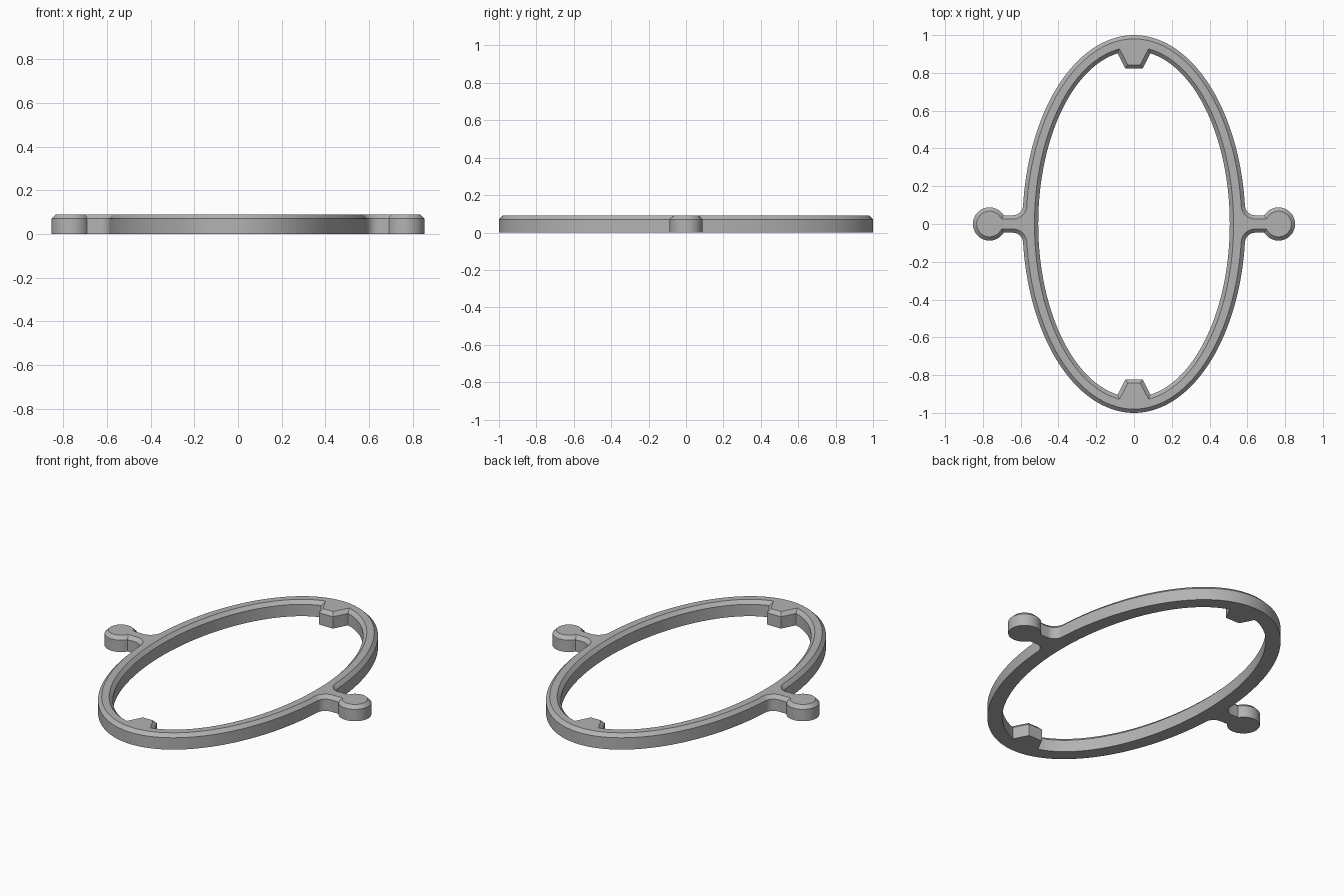
import bpy, bmesh
from math import sin, cos, asin, pi, sqrt
from mathutils import Vector

cube = bpy.data.objects.get("Cube")
if cube:
    bpy.data.objects.remove(cube, do_unlink=True)

HEIGHT, CHAMFER = 0.09, 0.02


def arc(cx, cy, rx, ry, start, end, steps):
    return [Vector((cx + rx * cos(start + (end - start) * i / steps),
                    cy + ry * sin(start + (end - start) * i / steps)))
            for i in range(steps + 1)]


def mirror_quadrant(q):
    """Closed counter-clockwise loop from a quarter running from +x to +y."""
    half = q + [Vector((-p.x, p.y)) for p in reversed(q[:-1])]
    return half + [Vector((p.x, -p.y)) for p in reversed(half[1:-1])]


def offset(loop, d):
    """Mitred offset; positive d moves to the left of the path."""
    out = []
    for i, p in enumerate(loop):
        a = (p - loop[i - 1]).normalized()
        b = (loop[(i + 1) % len(loop)] - p).normalized()
        na, nb = Vector((-a.y, a.x)), Vector((-b.y, b.x))
        out.append(p + (na + nb) * d / (1 + na.dot(nb)))
    return out


# Outer quarter: round lug, neck, fillet, then the oval
neck, lug_x, lug_r, fillet = 0.046, 0.765, 0.088, 0.055
oval_x, oval_y = 0.59, 1.0
fy = neck + fillet
fx = oval_x * sqrt(1 - fy * fy) + fillet
outer_quarter = arc(lug_x, 0, lug_r, lug_r, 0, pi - asin(neck / lug_r), 20)
outer_quarter += arc(fx, fy, fillet, fillet, 1.5 * pi, pi, 10)
outer_quarter += arc(0, 0, oval_x, oval_y, asin(fy), pi / 2, 40)[1:]

# Inner quarter: oval opening ending in a tapered key
in_x, in_y, key_root, key_tip = 0.507, 0.917, 0.087, 0.045
inner_quarter = arc(0, 0, in_x, in_y, 0, pi / 2 - asin(key_root / in_x), 40)
inner_quarter += [Vector((key_tip, 0.822)), Vector((0, 0.822))]

# Walls and chamfers for both outlines, then flat top and bottom
bm = bmesh.new()
caps = {"bottom": [], "top": []}
for loop, inset in ((mirror_quadrant(outer_quarter), CHAMFER),
                    (mirror_quadrant(inner_quarter), -CHAMFER)):
    rings = [[bm.verts.new((p.x, p.y, z)) for p in pts] for pts, z in
             ((loop, 0), (loop, HEIGHT - CHAMFER), (offset(loop, inset), HEIGHT))]
    n = len(loop)
    for low, high in zip(rings, rings[1:]):
        for i in range(n):
            j = (i + 1) % n
            bm.faces.new((low[i], low[j], high[j], high[i]))
    for name, ring in (("bottom", rings[0]), ("top", rings[2])):
        caps[name] += [bm.edges.get((ring[i - 1], ring[i])) for i in range(n)]
for name, direction in (("bottom", -1), ("top", 1)):
    bmesh.ops.triangle_fill(bm, edges=caps[name], use_beauty=True,
                            normal=(0, 0, direction))
bmesh.ops.recalc_face_normals(bm, faces=bm.faces[:])

mesh = bpy.data.meshes.new("oval_frame")
bm.to_mesh(mesh)
bm.free()
frame = bpy.data.objects.new("oval_frame", mesh)
bpy.context.collection.objects.link(frame)

# Plain grey finish
grey = bpy.data.materials.new("plain_grey")
grey.use_nodes = True
colour = (0.45, 0.45, 0.45, 1)
grey.diffuse_color = colour
grey.node_tree.nodes["Principled BSDF"].inputs["Base Color"].default_value = colour
mesh.materials.append(grey)

bpy.ops.object.select_all(action="DESELECT")
frame.select_set(True)
bpy.context.view_layer.objects.active = frame
bpy.ops.object.shade_smooth_by_angle(angle=pi / 6)
